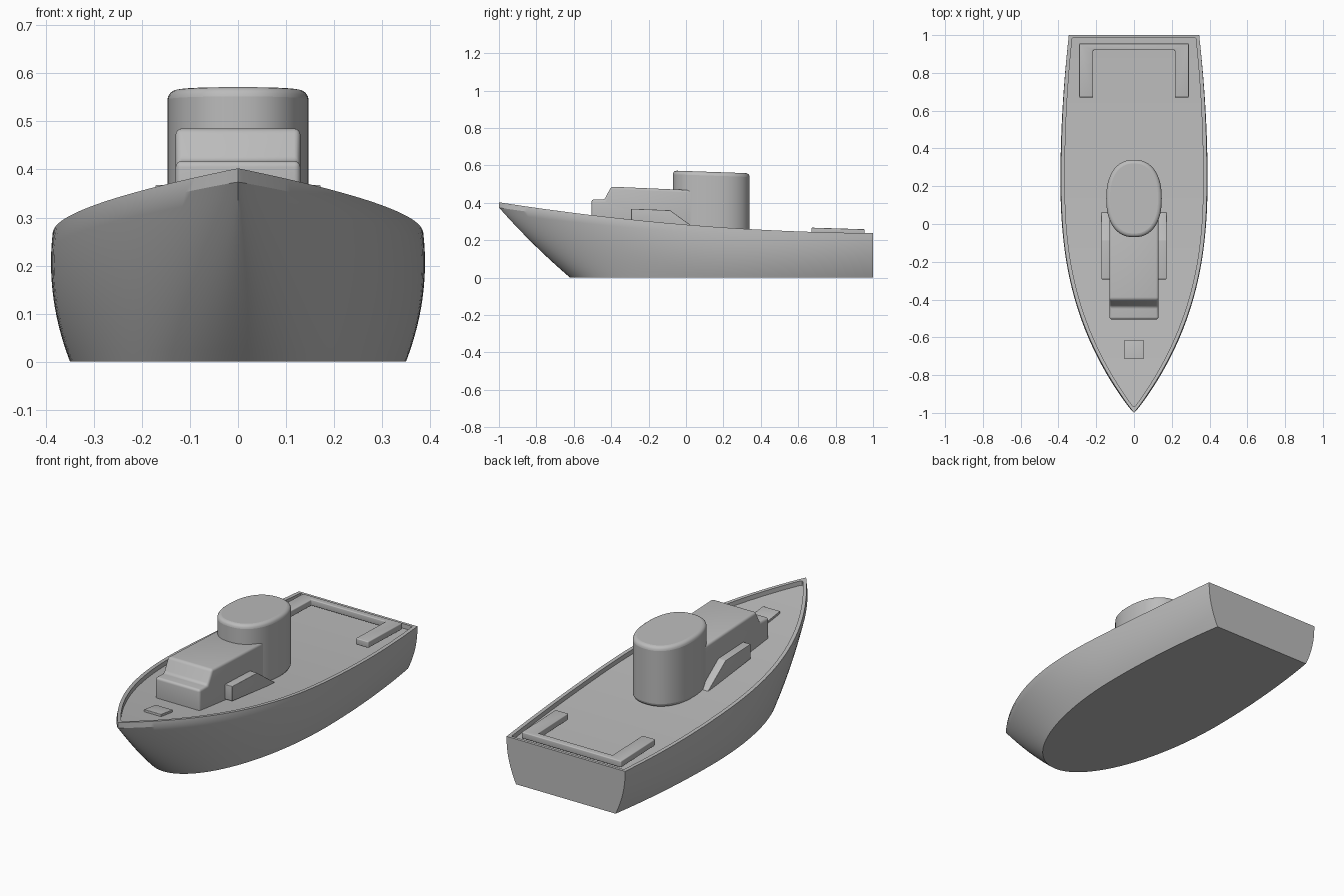
import bpy
import bmesh
from math import sin, cos, pi, radians
from mathutils import Vector

cube = bpy.data.objects.get("Cube")
if cube:
    bpy.data.objects.remove(cube)

grey = bpy.data.materials.new("light grey")
grey.use_nodes = True
GREY = (0.5, 0.5, 0.5, 1)
grey.diffuse_color = GREY
grey.node_tree.nodes["Principled BSDF"].inputs["Base Color"].default_value = GREY

MID = 0.25        # y of the widest station
RIM = 0.02        # bulwark thickness
DEPTH = 0.024     # deck below the sheer line


def finish(bm, name, bevel=0):
    """Turn a bmesh into a named, shaded object."""
    bmesh.ops.remove_doubles(bm, verts=bm.verts, dist=1e-5)
    bmesh.ops.recalc_face_normals(bm, faces=bm.faces)
    mesh = bpy.data.meshes.new(name)
    bm.to_mesh(mesh)
    bm.free()
    mesh.materials.append(grey)
    obj = bpy.data.objects.new(name, mesh)
    bpy.context.collection.objects.link(obj)
    bpy.ops.object.select_all(action="DESELECT")
    obj.select_set(True)
    bpy.context.view_layer.objects.active = obj
    if bevel:
        mod = obj.modifiers.new("rounded edges", "BEVEL")
        mod.width = bevel
        mod.segments = 4
        mod.limit_method = "ANGLE"
        mod.angle_limit = radians(25)
        bpy.ops.object.modifier_apply(modifier=mod.name)
    bpy.ops.object.shade_smooth_by_angle(angle=radians(30))
    return obj


def prism(name, outline, direction, bevel=0):
    """Extrude a closed outline of 3D points along a vector."""
    bm = bmesh.new()
    face = bm.faces.new([bm.verts.new(p) for p in outline])
    new = bmesh.ops.extrude_face_region(bm, geom=[face])["geom"]
    moved = [v for v in new if isinstance(v, bmesh.types.BMVert)]
    bmesh.ops.translate(bm, verts=moved, vec=Vector(direction))
    return finish(bm, name, bevel)


def side_prism(name, profile, x0, x1, bevel=0):
    return prism(name, [(x0, y, z) for y, z in profile], (x1 - x0, 0, 0), bevel)


def sheer(y):
    return 0.283 - 0.0825 * y + 0.037 * y * y


def top_width(y):
    if y < MID:
        return 0.386 * (1 - min(1, (MID - y) / (1 + MID)) ** 2.47)
    return 0.386 - 0.041 * ((y - MID) / (1 - MID)) ** 2


def bottom_width(y):
    if y < MID:
        return 0.35 * max(0, 1 - ((MID - y) / (0.62 + MID)) ** 2) ** 0.5
    return 0.35 - 0.06 * ((y - MID) / (1 - MID)) ** 2


def along(start, u, end=1.0):
    return start + (end - start) * u


# Hull: lofted stations with a bulwark and a sunken deck
LEVELS, STATIONS = 14, 56


def half_section(u):
    points = []
    for k in range(LEVELS + 1):
        t = k / LEVELS
        y = along(-0.62 - 0.38 * min(1, t / 0.93), u)
        low = bottom_width(along(-0.62, u))
        high = top_width(along(-1, u))
        bulge = 0.068 * t * (1 - t) * high / 0.386
        points.append((low + (high - low) * t + bulge, y, t * sheer(y)))
    y = along(-0.966, u, 0.985)
    x = 0 if u == 0 else max(0, top_width(y) - RIM)
    points += [(x, y, sheer(y)), (x, y, sheer(y) - DEPTH)]
    return points


bm = bmesh.new()
loops = []
for i in range(STATIONS + 1):
    half = half_section((i / STATIONS) ** 1.6)
    left = [bm.verts.new(p) for p in half]
    right = [bm.verts.new((-x, y, z)) for x, y, z in half]
    loops.append(left + right[::-1])
count = len(loops[0])
for a, b in zip(loops, loops[1:]):
    for k in range(count):
        n = (k + 1) % count
        bm.faces.new((a[k], a[n], b[n], b[k]))
stern = loops[-1]
bm.faces.new(stern[:LEVELS + 1] + stern[-LEVELS - 1:])
for k in (LEVELS, LEVELS + 1):
    bm.faces.new((stern[k], stern[k + 1], stern[-k - 2], stern[-k - 1]))
bmesh.ops.dissolve_degenerate(bm, dist=1e-6, edges=bm.edges)
finish(bm, "hull")

# Oval tower with a top that falls slightly towards the stern
outline = []
for i in range(64):
    a = 2 * pi * i / 64
    c, s = cos(a), sin(a)
    power = 2 / 2.3
    outline.append((0.147 * abs(c) ** power * (1 if c > 0 else -1),
                    0.135 + 0.205 * abs(s) ** power * (1 if s > 0 else -1), 0.24))
tower = prism("tower", outline, (0, 0, 0.325))
for v in tower.data.vertices:
    if v.co.z > 0.4:
        v.co.z -= 0.035 * (v.co.y - 0.135)
mod = tower.modifiers.new("rounded top", "BEVEL")
mod.width = 0.02
mod.segments = 4
mod.limit_method = "ANGLE"
mod.angle_limit = radians(40)
bpy.ops.object.modifier_apply(modifier=mod.name)
bpy.ops.object.shade_smooth_by_angle(angle=radians(35))

# Stepped cabin in front of the tower
side_prism("cabin", [(-0.505, 0.28), (-0.505, 0.418), (-0.437, 0.416), (-0.4, 0.486),
                     (0.06, 0.466), (0.06, 0.24)], -0.13, 0.13, 0.013)

# Wedge lockers on both sides of the cabin
for side, sign in (("left", 1), ("right", -1)):
    side_prism(side + "_locker", [(-0.293, 0.29), (-0.293, 0.368), (-0.085, 0.36),
                                  (0.067, 0.25)], sign * 0.12, sign * 0.172, 0.003)

# U-shaped stern bench, sloping with the deck
bench_plan = [(-0.29, 0.955), (-0.29, 0.67), (-0.216, 0.67), (-0.216, 0.92),
              (0.216, 0.92), (0.216, 0.67), (0.29, 0.67), (0.29, 0.955)]
bench_drop = 0.03
prism("stern_bench", [(x, y, 0.233 - bench_drop * (y - 0.67)) for x, y in bench_plan],
      (0, 0, 0.034), 0.005)

# Foredeck hatch lying on the deck
y0, y1 = -0.712, -0.614
z0, z1 = sheer(y0) - DEPTH, sheer(y1) - DEPTH
side_prism("foredeck_hatch", [(y0, z0 - 0.01), (y0, z0 + 0.012), (y1, z1 + 0.012),
                              (y1, z1 - 0.01)], -0.05, 0.05, 0.002)
